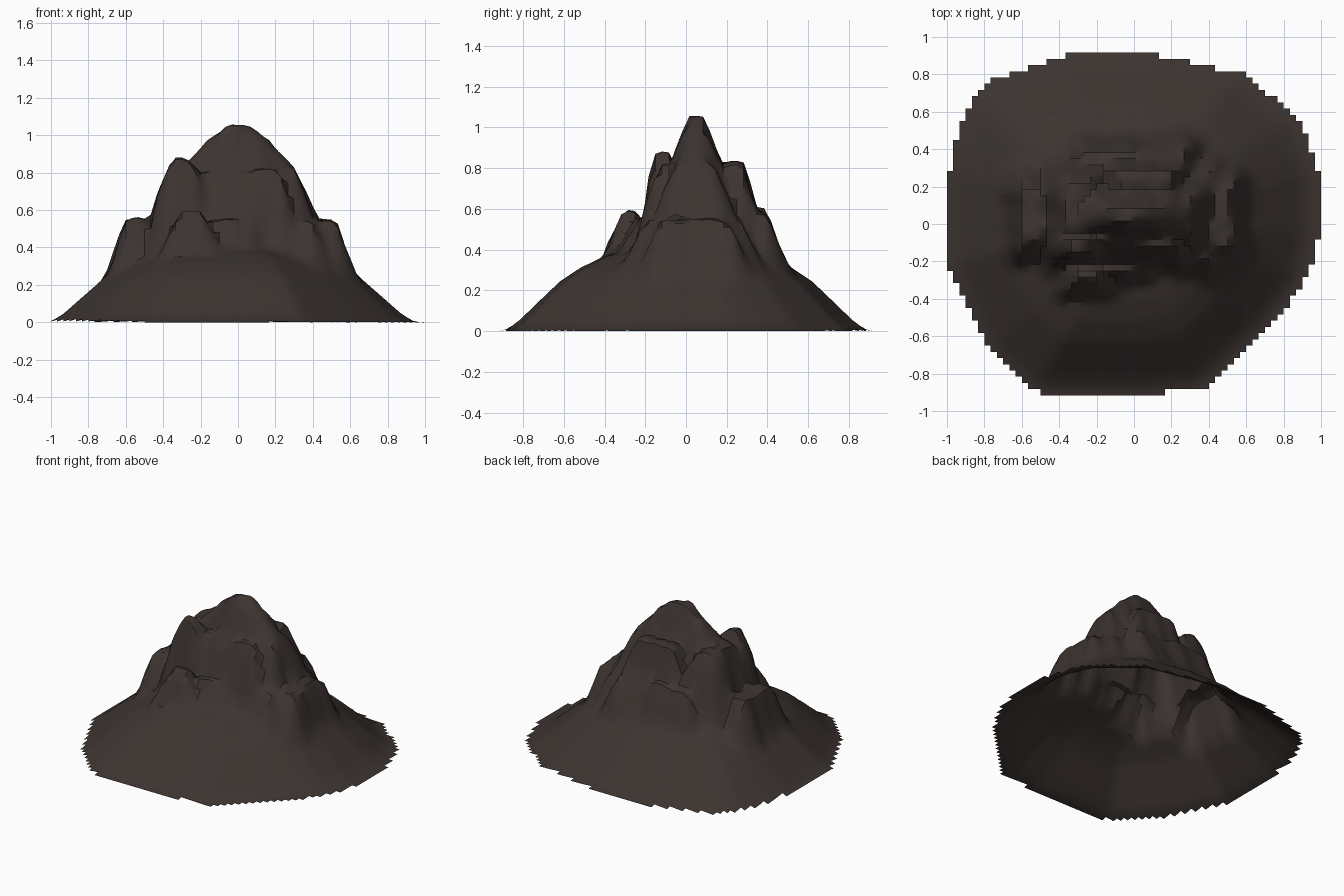
import bpy, bmesh, math
from mathutils import Vector, noise

if "Cube" in bpy.data.objects:
    bpy.data.objects.remove(bpy.data.objects["Cube"])

CELL = 1 / 30
NX, NY = 60, 55

# footprint outline of the scree skirt (counter-clockwise)
OUTLINE = [(.99, -.06), (.99, .27), (.95, .4), (.87, .57), (.75, .67), (.6, .80), (.12, .905),
           (-.35, .905), (-.8, .75), (-.87, .66), (-.95, .45), (-.99, .27), (-.99, -.22),
           (-.85, -.52), (-.75, -.69), (-.6, -.83), (-.51, -.905), (.14, -.905),
           (.4, -.87), (.7, -.58), (.85, -.4), (.93, -.28)]

# skirt height against relative distance from the centre
PROFILE = [(0, .45), (.43, .375), (.57, .315), (.68, .25), (.79, .155),
           (.91, .05), (.97, .012), (1.01, .003), (2, .003)]

# crags: centre x, y, half size x, y, top height, side slope x, y, steepening
CRAGS = [
    (0, .05, .06, .03, 1.06, .9, 2.6, 3),         # summit
    (0, .07, .17, .03, .98, 2.0, 2.2, 1),         # summit shoulders
    (-.3, -.11, .05, .05, .88, 2.4, 6, 1),        # front left tower
    (.12, -.08, .10, .04, .82, 3, 2.6, .3),       # front ledge
    (-.1, -.06, .10, .04, .80, 2.5, 2.3, .3),     # front wall
    (.25, .05, .05, .10, .83, 2.3, 2.5, .5),      # right shoulder
    (-.3, .10, .06, .12, .83, 2.3, 2.5, .5),      # left shoulder
    (.05, .24, .14, .05, .83, 2.2, 6, .5),        # back tower
    (0, .33, .25, .05, .60, 2, 2.4, 0),           # back ledge
    (-.54, .05, .05, .15, .555, 2.8, 2.2, 0),     # left buttress
    (.47, .04, .05, .17, .55, 2.8, 2.2, 0),       # right buttress
    (-.25, -.28, .06, .03, .60, 2, 2.5, .5),      # front knob
    (-.05, -.20, .10, .05, .55, 2.5, 2, 0),       # front step
    (0, .04, .40, .22, .55, 2, 1.7, 0),           # core
]


def reach(x, y):
    """0 at the centre, 1 on the outline."""
    t = 0
    for (ax, ay), (bx, by) in zip(OUTLINE, OUTLINE[1:] + OUTLINE[:1]):
        nx, ny = by - ay, ax - bx
        t = max(t, (nx * x + ny * y) / (nx * ax + ny * ay))
    return t


def skirt(t):
    for (a, ha), (b, hb) in zip(PROFILE, PROFILE[1:]):
        if t <= b:
            return ha + (hb - ha) * (t - a) / (b - a)


def crag(x, y, cx, cy, hx, hy, top, sx, sy, steep):
    """Flat-topped rock whose sides steepen further down."""
    dx = max(abs(x - cx) - hx, 0) * sx
    dy = max(abs(y - cy) - hy, 0) * sy
    d = math.hypot(dx, dy)
    return top - d - steep * max(d - .2, 0)


def height(x, y):
    base = skirt(reach(x + .03, y))
    # rough the rock up with a little sideways and vertical noise
    wx = x + .025 * noise.noise(Vector((x * 9, y * 9, 3)))
    wy = y + .025 * noise.noise(Vector((x * 9, y * 9, 8)))
    rock = max(crag(wx, wy, *c) for c in CRAGS)
    rock += .015 * noise.noise(Vector((x * 14, y * 14, 5)))
    # soft maximum, so that the crags run out into the skirt
    k = max(.05 - abs(base - rock), 0) / .05
    return max(base, rock) + (.0125 * k * k if base > .01 else 0)


# height grid, lightly softened
xs = [(i - NX / 2) * CELL for i in range(NX + 1)]
ys = [(j - NY / 2) * CELL for j in range(NY + 1)]
h = [[height(x, y) for y in ys] for x in xs]


def soft(i, j):
    if not (0 < i < NX and 0 < j < NY):
        return h[i][j]
    around = h[i - 1][j] + h[i + 1][j] + h[i][j - 1] + h[i][j + 1]
    return .76 * h[i][j] + .06 * around


# open shell surface with a stepped rim
bm = bmesh.new()
v = [[bm.verts.new((xs[i], ys[j], soft(i, j))) for j in range(NY + 1)] for i in range(NX + 1)]
for i in range(NX):
    for j in range(NY):
        if reach(xs[i] + CELL / 2, ys[j] + CELL / 2) < 1:
            bm.faces.new((v[i][j], v[i + 1][j], v[i + 1][j + 1], v[i][j + 1]))
bmesh.ops.delete(bm, geom=[p for p in bm.verts if not p.link_faces], context='VERTS')
low = min(p.co.z for p in bm.verts)
bmesh.ops.translate(bm, verts=bm.verts, vec=(0, 0, -low))

mesh = bpy.data.meshes.new("mountain")
bm.to_mesh(mesh)
bm.free()
mountain = bpy.data.objects.new("mountain", mesh)
bpy.context.collection.objects.link(mountain)

# dark brown stone
stone = bpy.data.materials.new("dark_stone")
stone.diffuse_color = (.045, .034, .030, 1)
stone.use_nodes = True
stone.node_tree.nodes["Principled BSDF"].inputs["Base Color"].default_value = stone.diffuse_color
mesh.materials.append(stone)

bpy.context.view_layer.objects.active = mountain
mountain.select_set(True)
bpy.ops.object.shade_smooth_by_angle(angle=math.radians(35))
